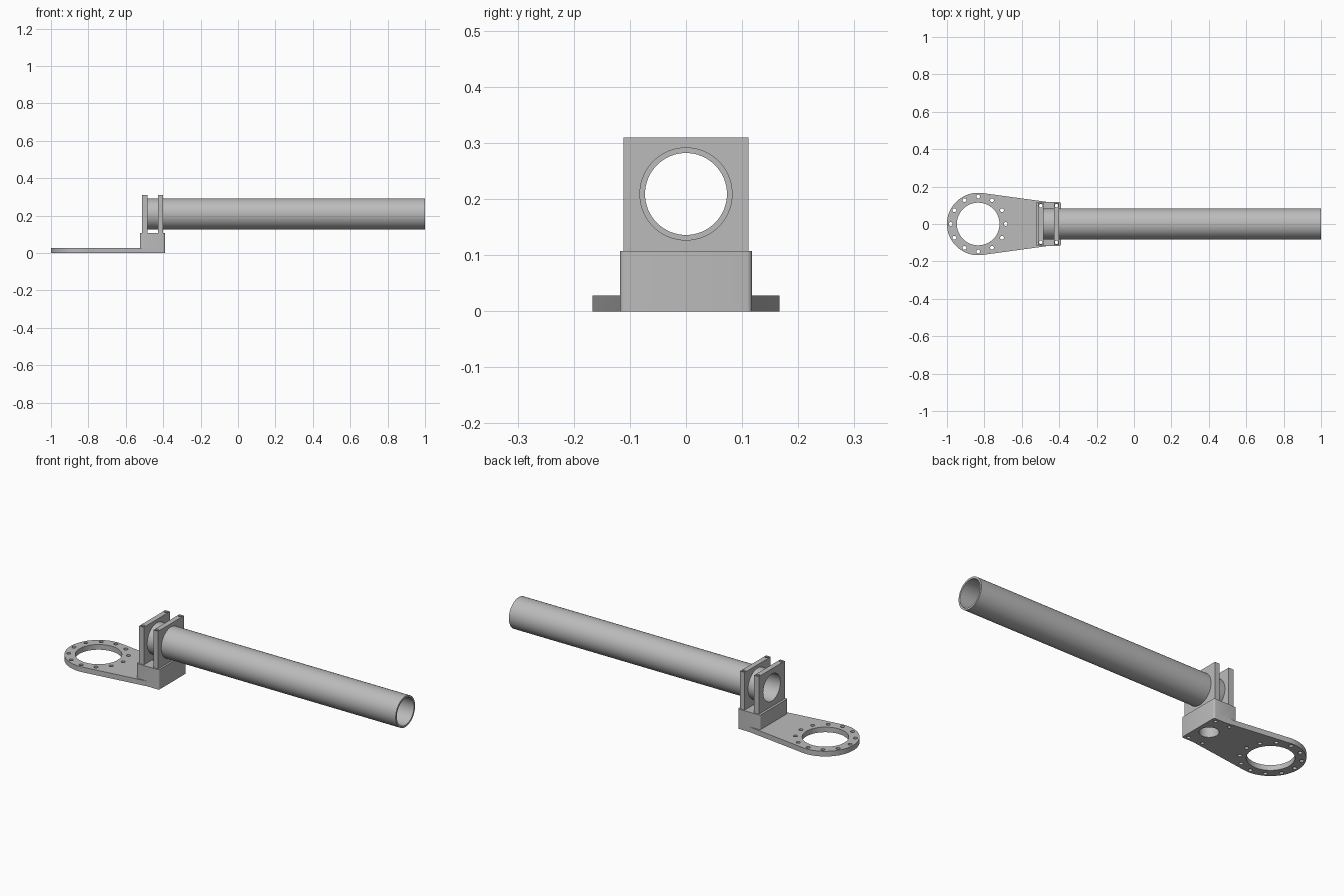
import bpy
import bmesh
import math
from mathutils import Matrix

cube = bpy.data.objects.get("Cube")
if cube:
    bpy.data.objects.remove(cube, do_unlink=True)

# Single metal colour
grey = bpy.data.materials.new("metal_grey")
grey.use_nodes = True
colour = (0.5, 0.5, 0.5, 1.0)
grey.diffuse_color = colour
grey.node_tree.nodes["Principled BSDF"].inputs["Base Color"].default_value = colour

RING_X = -0.833                      # centre of the flange ring
BLOCK_X0, BLOCK_X1 = -0.525, -0.39   # clamp block extent
BLOCK_X = (BLOCK_X0 + BLOCK_X1) / 2
TUBE_Z, TUBE_R, BORE_R = 0.209, 0.083, 0.073
PLATES = {"rear_clamp_plate": -0.4985, "front_clamp_plate": -0.4145}
PLATE_T = 0.028
BOLT_Y = 0.098


def make_object(name, bm):
    mesh = bpy.data.meshes.new(name)
    bmesh.ops.recalc_face_normals(bm, faces=bm.faces)
    bm.to_mesh(mesh)
    bm.free()
    mesh.materials.append(grey)
    obj = bpy.data.objects.new(name, mesh)
    bpy.context.collection.objects.link(obj)
    return obj


def prism(name, outline, z0, z1):
    """Extrude a closed xy outline from z0 to z1."""
    bm = bmesh.new()
    face = bm.faces.new([bm.verts.new((x, y, z0)) for x, y in outline])
    ext = bmesh.ops.extrude_face_region(bm, geom=[face])
    verts = [g for g in ext["geom"] if isinstance(g, bmesh.types.BMVert)]
    bmesh.ops.translate(bm, verts=verts, vec=(0, 0, z1 - z0))
    return make_object(name, bm)


def box(name, x0, x1, half_y, z0, z1, fillet=0.0):
    """Box with rounded vertical edges."""
    obj = prism(name, [(x0, -half_y), (x1, -half_y), (x1, half_y), (x0, half_y)], z0, z1)
    if fillet:
        bm = bmesh.new()
        bm.from_mesh(obj.data)
        edges = [e for e in bm.edges if abs(e.verts[0].co.z - e.verts[1].co.z) > 1e-4]
        bmesh.ops.bevel(bm, geom=edges, offset=fillet, segments=4,
                        profile=0.5, affect="EDGES")
        bm.to_mesh(obj.data)
        bm.free()
    return obj


def boolean(obj, other, operation):
    mod = obj.modifiers.new("boolean", "BOOLEAN")
    mod.operation = operation
    mod.solver = "EXACT"
    mod.object = other
    bpy.ops.object.select_all(action="DESELECT")
    bpy.context.view_layer.objects.active = obj
    obj.select_set(True)
    bpy.ops.object.modifier_apply(modifier=mod.name)
    bpy.data.objects.remove(other, do_unlink=True)


def drill(obj, holes, along_x=False):
    """Cut round holes, each given as (centre, radius, segments)."""
    bm = bmesh.new()
    turn = Matrix.Rotation(math.pi / 2, 4, "Y") if along_x else Matrix()
    for centre, radius, segments in holes:
        bmesh.ops.create_cone(bm, cap_ends=True, segments=segments, radius1=radius,
                              radius2=radius, depth=1.0,
                              matrix=Matrix.Translation(centre) @ turn)
    cutter = make_object("hole_cutter", bm)
    cutter.hide_render = True
    boolean(obj, cutter, "DIFFERENCE")


def smooth(obj):
    bpy.ops.object.select_all(action="DESELECT")
    bpy.context.view_layer.objects.active = obj
    obj.select_set(True)
    bpy.ops.object.shade_smooth_by_angle(angle=math.radians(30))


# Tapered flange: round end joined by tangents to the block
start, steps = 1.435, 64
outline = []
for i in range(steps + 1):
    a = start + (2 * math.pi - 2 * start) * i / steps
    outline.append((RING_X + 0.167 * math.cos(a), 0.167 * math.sin(a)))
outline += [(-0.40, -0.1095), (-0.40, 0.1095)]
base = prism("flange_and_block", outline, 0.0, 0.028)

# Clamp block fused to the flange
block = box("block", BLOCK_X0, BLOCK_X1, 0.1175, 0.0, 0.107, 0.009)
boolean(base, block, "UNION")

# Ring opening, bolt circle, block opening and clamp bolt holes
clamp_bolts = [((x, y, 0.0), 0.009, 16) for x in PLATES.values() for y in (-BOLT_Y, BOLT_Y)]
holes = [((RING_X, 0, 0), 0.114, 64), ((BLOCK_X, 0, 0), 0.047, 40)]
for i in range(12):
    a = i * math.pi / 6
    holes.append(((RING_X + 0.147 * math.cos(a), 0.147 * math.sin(a), 0), 0.0105, 16))
drill(base, holes + clamp_bolts)
smooth(base)

# Upright clamp plates with bore and vertical bolt holes
for name, x in PLATES.items():
    plate = box(name, x - PLATE_T / 2, x + PLATE_T / 2, 0.111, 0.107, 0.31)
    bore = BORE_R if name.startswith("rear") else TUBE_R
    drill(plate, [((x, 0, TUBE_Z), bore, 64)], along_x=True)
    drill(plate, [((x, y, 0.2), 0.009, 16) for y in (-BOLT_Y, BOLT_Y)])
    smooth(plate)

# Long hollow tube: ring profile spun about its axis
bm = bmesh.new()
x0, x1 = PLATES["rear_clamp_plate"] + PLATE_T / 2, 1.0
profile = [(x0, BORE_R), (x1, BORE_R), (x1, TUBE_R), (x0, TUBE_R)]
verts = [bm.verts.new((x, 0, TUBE_Z + r)) for x, r in profile]
edges = [bm.edges.new((verts[i], verts[(i + 1) % 4])) for i in range(4)]
bmesh.ops.spin(bm, geom=verts + edges, cent=(0, 0, TUBE_Z), axis=(1, 0, 0),
               angle=2 * math.pi, steps=64, use_merge=True)
bmesh.ops.remove_doubles(bm, verts=bm.verts, dist=1e-5)
smooth(make_object("tube", bm))
